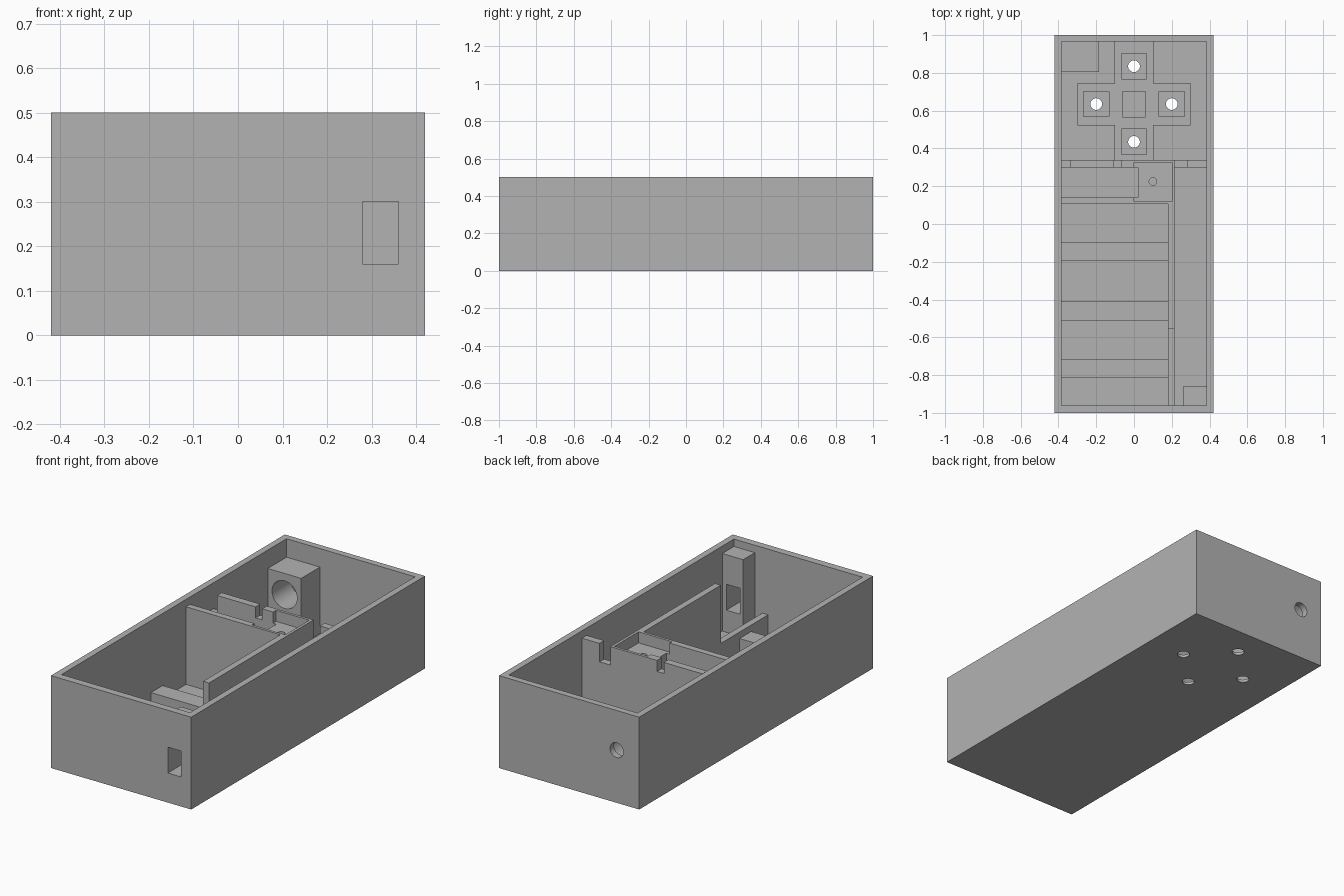
import bpy
import math

if "Cube" in bpy.data.objects:
    bpy.data.objects.remove(bpy.data.objects["Cube"], do_unlink=True)

# One plain grey plastic
grey = bpy.data.materials.new("grey_plastic")
grey.use_nodes = True
COLOUR = (0.45, 0.45, 0.45, 1)
grey.diffuse_color = COLOUR
grey.node_tree.nodes["Principled BSDF"].inputs["Base Color"].default_value = COLOUR

FLOOR = 0.04
TOP = 0.46          # height of the inner partitions
HIGH = 0.6          # cutters reach above the rim
IN_X, FRONT_Y, BACK_Y = 0.385, -0.96, 0.965


def box(name, x, y, z):
    """Box from three (low, high) ranges."""
    bpy.ops.mesh.primitive_cube_add(size=1)
    ob = bpy.context.object
    ob.name = name
    for v in ob.data.vertices:
        v.co = [r[0] if c < 0 else r[1] for c, r in zip(v.co, (x, y, z))]
    ob.data.materials.append(grey)
    return ob


def pad(name, cx, cy, hx, hy, z):
    return box(name, (cx - hx, cx + hx), (cy - hy, cy + hy), z)


def rod(name, centre, radius, length, along_y=False):
    bpy.ops.mesh.primitive_cylinder_add(
        vertices=32, radius=radius, depth=length, location=centre,
        rotation=(math.pi / 2 if along_y else 0, 0, 0))
    ob = bpy.context.object
    ob.name = name
    ob.data.materials.append(grey)
    return ob


def cut(targets, cutter):
    """Subtract the cutter from every target, then discard it."""
    cutter.hide_render = True
    for ob in targets:
        mod = ob.modifiers.new("cut", 'BOOLEAN')
        mod.operation = 'DIFFERENCE'
        mod.solver = 'EXACT'
        mod.object = cutter
        bpy.context.view_layer.objects.active = ob
        bpy.ops.object.modifier_apply(modifier=mod.name)
    bpy.data.objects.remove(cutter, do_unlink=True)


# Open tray
tray = box("tray", (-0.42, 0.42), (-1, 1), (0, 0.5))
cut([tray], box("cavity", (-IN_X, IN_X), (FRONT_Y, BACK_Y), (FLOOR, HIGH)))

# Shallow cross recess in the floor, with four button seats and holes
KEY_Y, REACH = 0.635, 0.2
cut([tray], box("cross_long", (-0.1, 0.1), (0.34, BACK_Y), (0.025, 0.1)))
cut([tray], box("cross_wide", (-0.3, 0.3), (0.525, 0.745), (0.025, 0.1)))
for dx, dy in ((1, 0), (-1, 0), (0, 1), (0, -1)):
    cx, cy = dx * REACH, KEY_Y + dy * REACH
    cut([tray], pad("seat", cx, cy, 0.067, 0.067, (0.015, 0.1)))
    cut([tray], rod("button_hole", (cx, cy, 0), 0.031, 0.2))
pad("centre_pad", 0, KEY_Y, 0.06, 0.07, (0.025, FLOOR))

# Partitions
middle_wall = box("middle_wall", (-IN_X, 0.18), (0.105, 0.14), (FLOOR, TOP))
rear_wall = box("rear_wall", (-IN_X, IN_X), (0.30, 0.34), (FLOOR, TOP))
side_wall = box("side_wall", (0.18, 0.215), (-0.555, 0.30), (FLOOR, TOP))
box("low_side_wall", (0.18, 0.215), (FRONT_Y, -0.555), (FLOOR, 0.145))

# Wire notches in the rear wall
for x0, x1, z in ((-0.4, -0.335, 0.36), (-0.105, -0.065, 0.40), (0.215, 0.28, 0.36)):
    cut([rear_wall], box("notch", (x0, x1), (0.28, 0.36), (z, HIGH)))

# Mounting block with a shallow pocket and a screw hole
mount = box("pocket_block", (0.02, 0.18), (0.14, 0.30), (FLOOR, TOP))
cut([mount, middle_wall, rear_wall, side_wall],
    box("pocket", (0, 0.2), (0.12, 0.325), (0.40, HIGH)))
cut([mount], rod("screw_hole", (0.1, 0.225, 0.4), 0.02, 0.3))

# Floor ribs
for y in (-0.195, -0.51, -0.815):
    box("floor_rib", (-IN_X, 0.18), (y, y + 0.1), (FLOOR, 0.11))

# Rear socket block: wide bore inside, narrow hole through the wall
socket = box("socket_block", (-IN_X, -0.185), (0.805, BACK_Y), (FLOOR, 0.40))
cut([socket], rod("bore", (-0.285, 0.88, 0.285), 0.075, 0.3, True))
cut([tray], rod("rear_hole", (-0.285, 1, 0.285), 0.04, 0.2, True))

# Front post with a slot through it and the front wall
post = box("front_post", (0.26, IN_X), (FRONT_Y, -0.86), (FLOOR, TOP))
cut([post, tray], box("slot", (0.28, 0.36), (-1.1, -0.8), (0.16, 0.30)))

# Smooth the round holes and keep the edges crisp
bpy.ops.object.select_all(action='DESELECT')
for ob in (tray, mount, socket):
    ob.select_set(True)
bpy.context.view_layer.objects.active = tray
bpy.ops.object.shade_smooth_by_angle(angle=math.radians(30))
